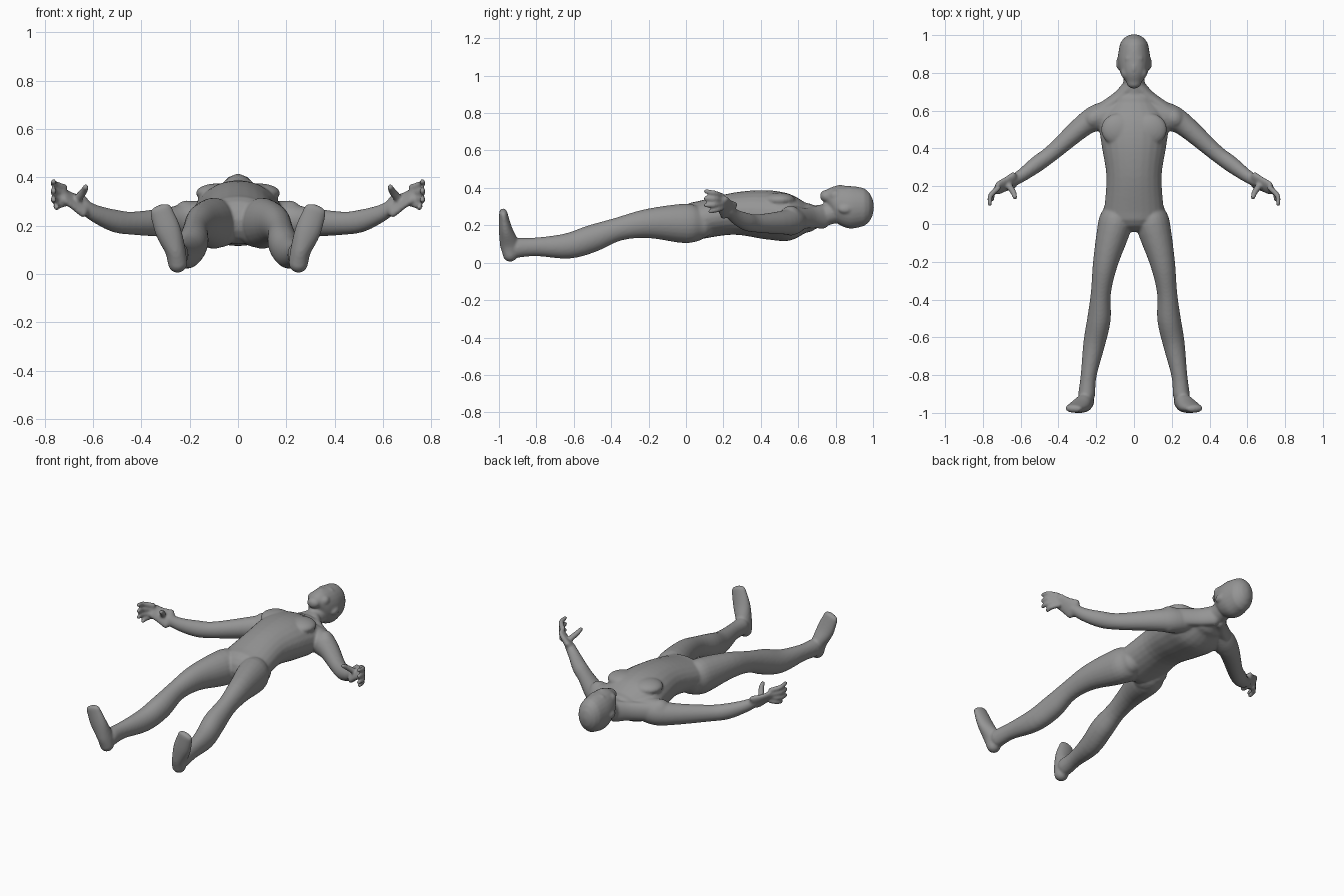
import bpy, bmesh, math
from mathutils import Vector, Matrix

cube = bpy.data.objects.get("Cube")
if cube:
    bpy.data.objects.remove(cube)

bm = bmesh.new()
RING_SIDES = 24
SUBSTEPS = 4
ALONG_BODY = Vector((0, -1, 0))


def spline(keys):
    """Catmull-Rom curve through rows of x, y, z, half width, half depth."""
    points = [Vector(key) for key in keys]
    last = len(points) - 1
    rows = []
    for i in range(last):
        before, start = points[max(i - 1, 0)], points[i]
        end, after = points[i + 1], points[min(i + 2, last)]
        leave, arrive = (end - before) / 2, (after - start) / 2
        for step in range(SUBSTEPS):
            t = step / SUBSTEPS
            ease = t * t * (3 - 2 * t)
            rows.append(start.lerp(end, ease) + leave * t * (1 - t) ** 2 - arrive * t * t * (1 - t))
    return rows + [points[last]]


def rounded_cap(section, sign):
    """Shrinking rings that close one end of a loft."""
    center, normal, width, depth = section
    reach = normal * sign * min(width, depth)
    rings = []
    for step in range(1, SUBSTEPS + 1):
        angle = math.pi / 2 * step / (SUBSTEPS + .2)
        shrink = math.cos(angle)
        rings.append((center + reach * math.sin(angle), normal, width * shrink, depth * shrink))
    return rings


def loft(keys, axis=None):
    """Skin of elliptical rings along a curve, with rounded ends."""
    rows = spline(keys)
    sections = []
    for i, row in enumerate(rows):
        ahead, behind = rows[min(i + 1, len(rows) - 1)], rows[max(i - 1, 0)]
        normal = axis or (ahead.to_3d() - behind.to_3d()).normalized()
        sections.append((row.to_3d(), normal, row[3], row[4]))
    sections = rounded_cap(sections[0], -1)[::-1] + sections + rounded_cap(sections[-1], 1)
    rings = []
    for center, normal, width, depth in sections:
        side = (Vector((1, 0, 0)) - normal * normal.x).normalized()
        up = side.cross(normal)
        ring = []
        for k in range(RING_SIDES):
            angle = math.tau * k / RING_SIDES
            ring.append(bm.verts.new(center + side * width * math.cos(angle) + up * depth * math.sin(angle)))
        rings.append(ring)
    for ring, following in zip(rings, rings[1:]):
        for k in range(RING_SIDES):
            n = (k + 1) % RING_SIDES
            bm.faces.new((ring[k], ring[n], following[n], following[k]))
    bm.faces.new(rings[0])
    bm.faces.new(rings[-1])


def limb(keys, depth=1.0):
    """Loft whose depth is a fixed multiple of its width."""
    loft([(x, y, z, radius, radius * depth) for x, y, z, radius in keys])


def trunk(keys):
    """Loft on the centre line with all rings square to the body."""
    loft([(0, *key) for key in keys], ALONG_BODY)


def muscle(center, radii, turn=0):
    """Ellipsoid bulge, turned about the vertical."""
    place = Matrix.Translation(center) @ Matrix.Rotation(math.radians(turn), 4, "Z")
    bmesh.ops.create_uvsphere(bm, u_segments=RING_SIDES, v_segments=RING_SIDES // 2, radius=1,
                              matrix=place @ Matrix.Diagonal((*radii, 1)))


def build_leg():
    limb([(.09, .08, .21, .07), (.1, 0, .21, .09), (.15, -.2, .21, .067), (.175, -.36, .18, .053),
          (.185, -.5, .13, .062), (.21, -.63, .09, .058), (.24, -.8, .085, .042), (.25, -.9, .08, .045)],
         depth=1.18)
    muscle(center=(.17, -.36, .21), radii=(.03, .05, .03))   # kneecap
    muscle(center=(.08, .03, .18), radii=(.08, .09, .07))    # buttock


def build_foot():
    loft([(.25, -.94, .045, .04, .04), (.26, -.945, .1, .043, .05),
          (.29, -.965, .18, .054, .036), (.32, -.977, .265, .047, .022)])


def build_arm():
    limb([(.1, .6, .24, .06), (.19, .565, .225, .07), (.27, .52, .215, .058), (.43, .38, .21, .044),
          (.51, .32, .22, .043), (.59, .26, .25, .034), (.64, .23, .28, .029)], depth=1.1)
    muscle(center=(.21, .56, .225), radii=(.07, .06, .08), turn=-40)   # shoulder


def build_hand():
    limb([(.64, .23, .28, .025), (.68, .21, .3, .02), (.72, .19, .325, .018)], depth=2.4)
    # Four fingers fan out from the knuckles; the last is shorter
    for i in range(4):
        fan = 1.5 - i
        reach = .7 if i == 3 else 1
        knuckle = Vector((.72, .19, .325 + .022 * fan))
        middle = knuckle + Vector((.04, -.04, .01 * fan)) * reach
        tip = middle + Vector((.003, -.045, .006 * fan)) * reach
        limb([(*knuckle, .015), (*middle, .014), (*tip, .012)])
    # Thumb
    limb([(.665, .205, .31, .018), (.64, .17, .34, .016), (.63, .14, .36, .013)])


def build_upper_side():
    muscle(center=(.085, .5, .335), radii=(.09, .085, .04))      # chest
    muscle(center=(.08, .85, .285), radii=(.015, .034, .022))    # ear
    muscle(center=(.04, .8, .36), radii=(.03, .035, .03))        # cheek
    limb([(.02, .73, .245, .04), (.08, .67, .24, .035), (.18, .6, .235, .035)], depth=1.6)   # shoulder slope


# Left half, then its mirror image on the right
for build in (build_leg, build_foot, build_arm, build_hand, build_upper_side):
    build()
copy = bmesh.ops.duplicate(bm, geom=bm.verts[:] + bm.edges[:] + bm.faces[:])["geom"]
bmesh.ops.scale(bm, vec=(-1, 1, 1), verts=[part for part in copy if isinstance(part, bmesh.types.BMVert)])

# Torso from shoulders to groin
trunk([(.64, .24, .12, .08), (.55, .243, .183, .126), (.42, .257, .172, .131),
       (.25, .262, .146, .112), (.06, .225, .16, .103)])

# Neck, then head from crown to chin
trunk([(.84, .285, .058, .065), (.72, .25, .058, .06), (.62, .235, .085, .075)])
trunk([(.925, .297, .08, .108), (.87, .297, .086, .114), (.8, .315, .073, .096), (.75, .356, .04, .034)])
muscle(center=(0, .825, .4), radii=(.013, .03, .018))    # nose
muscle(center=(0, .875, .39), radii=(.05, .02, .02))     # brow

bmesh.ops.recalc_face_normals(bm, faces=bm.faces)
mesh = bpy.data.meshes.new("body")
bm.to_mesh(mesh)
bm.free()
body = bpy.data.objects.new("body", mesh)
bpy.context.collection.objects.link(body)

# Fuse the parts into one smooth skin
fuse = body.modifiers.new("fuse", "REMESH")
fuse.mode = "VOXEL"
fuse.voxel_size = .007
fuse.use_smooth_shade = True
soften = body.modifiers.new("soften", "SMOOTH")
soften.factor = .5
soften.iterations = 7

# Skin colour
skin = bpy.data.materials.new("plain grey")
skin.use_nodes = True
grey = (.3, .3, .3, 1)
skin.diffuse_color = grey
skin.node_tree.nodes["Principled BSDF"].inputs["Base Color"].default_value = grey
mesh.materials.append(skin)
